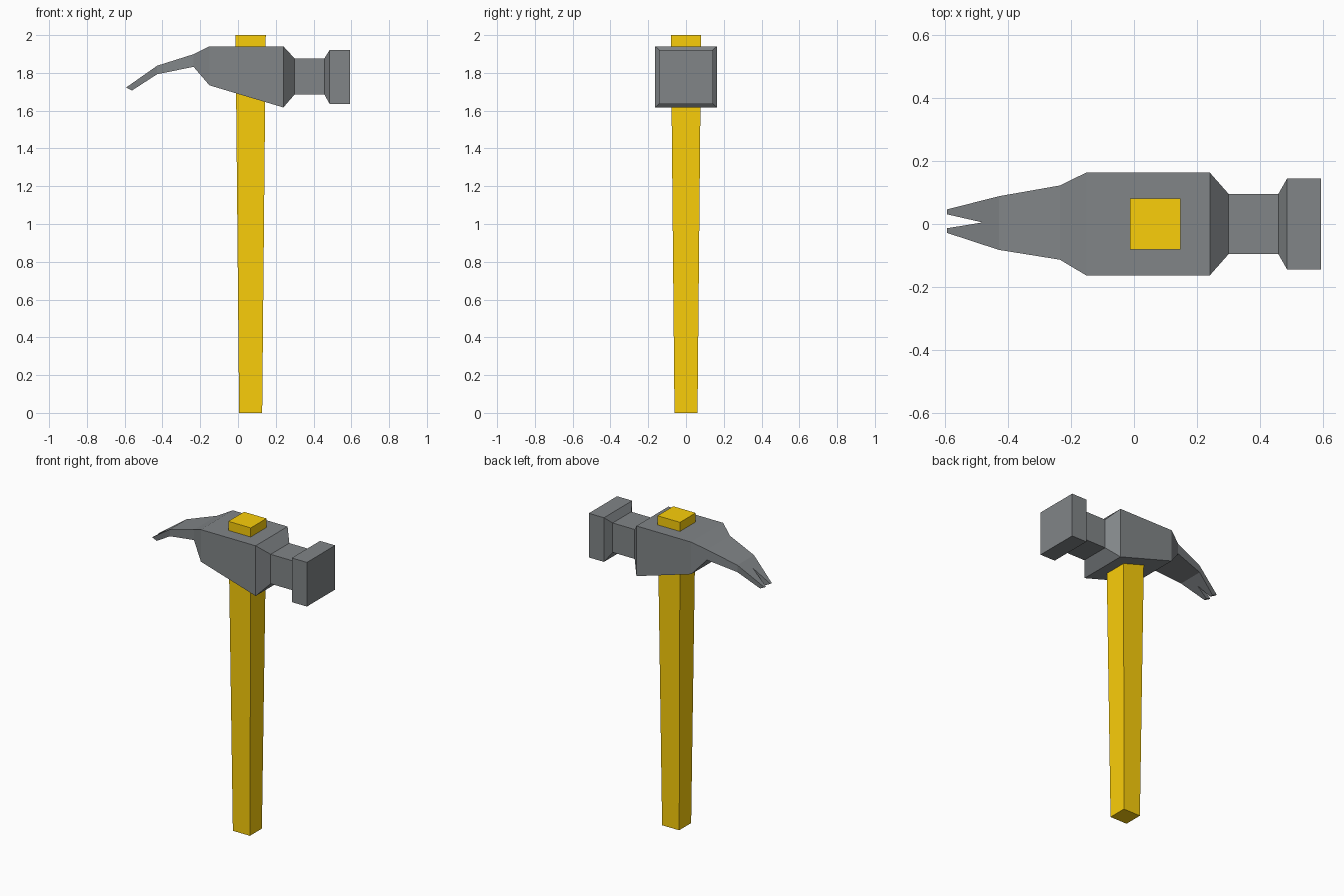
import bpy, bmesh

if "Cube" in bpy.data.objects:
    bpy.data.objects.remove(bpy.data.objects["Cube"])


def loft(name, rings, color=None):
    """Skin a list of equal-length point rings, cap both ends, colour it."""
    bm = bmesh.new()
    loops = [[bm.verts.new(p) for p in ring] for ring in rings]
    n = len(loops[0])
    for a, b in zip(loops, loops[1:]):
        for i in range(n):
            j = (i + 1) % n
            bm.faces.new((a[i], a[j], b[j], b[i]))
    bm.faces.new(loops[0])
    bm.faces.new(loops[-1])
    bmesh.ops.recalc_face_normals(bm, faces=bm.faces)
    mesh = bpy.data.meshes.new(name)
    bm.to_mesh(mesh)
    bm.free()
    obj = bpy.data.objects.new(name, mesh)
    bpy.context.collection.objects.link(obj)
    if color:
        mat = bpy.data.materials.new(name + "_color")
        mat.diffuse_color = color
        mat.use_nodes = True
        mat.node_tree.nodes["Principled BSDF"].inputs["Base Color"].default_value = mat.diffuse_color
        mesh.materials.append(mat)
    return obj


def head_ring(x_top, z_top, x_low, z_low, y_min, y_max):
    return [(x_top, y_min, z_top), (x_top, y_max, z_top),
            (x_low, y_max, z_low), (x_low, y_min, z_low)]


def square(z, r, cx=0.067):
    return [(cx - r, -r, z), (cx + r, -r, z), (cx + r, r, z), (cx - r, r, z)]


STEEL = (0.22, 0.235, 0.245, 1)
YELLOW = (0.96, 0.62, 0.003, 1)

# Handle: square shaft, slightly wider at the top
loft("handle", [square(0, 0.061), square(2, 0.08)], YELLOW)

# Head: striking face, neck, cheek block and curved claw in one skin
head = loft("hammer_head", [head_ring(*s) for s in (
    (0.593, 1.921, 0.593, 1.636, -0.144, 0.144),
    (0.485, 1.921, 0.485, 1.636, -0.144, 0.144),
    (0.457, 1.876, 0.457, 1.686, -0.095, 0.095),
    (0.30, 1.876, 0.30, 1.686, -0.095, 0.095),
    (0.24, 1.941, 0.24, 1.617, -0.163, 0.163),
    (-0.151, 1.941, -0.151, 1.734, -0.163, 0.163),
    (-0.235, 1.899, -0.235, 1.832, -0.113, 0.122),
    (-0.428, 1.838, -0.428, 1.793, -0.082, 0.088),
    (-0.593, 1.722, -0.561, 1.707, -0.028, 0.046),
)], STEEL)

# V notch that splits the claw
notch = [(-0.48, 0.005), (-0.6376, 0.041), (-0.6376, -0.021)]
cutter = loft("claw_notch_cutter", [[(x, y, z) for x, y in notch] for z in (1.5, 2.0)], STEEL)
cutter.hide_render = True
cutter.hide_viewport = True
cut = head.modifiers.new("claw_notch", 'BOOLEAN')
cut.operation = 'DIFFERENCE'
cut.solver = 'EXACT'
cut.object = cutter
